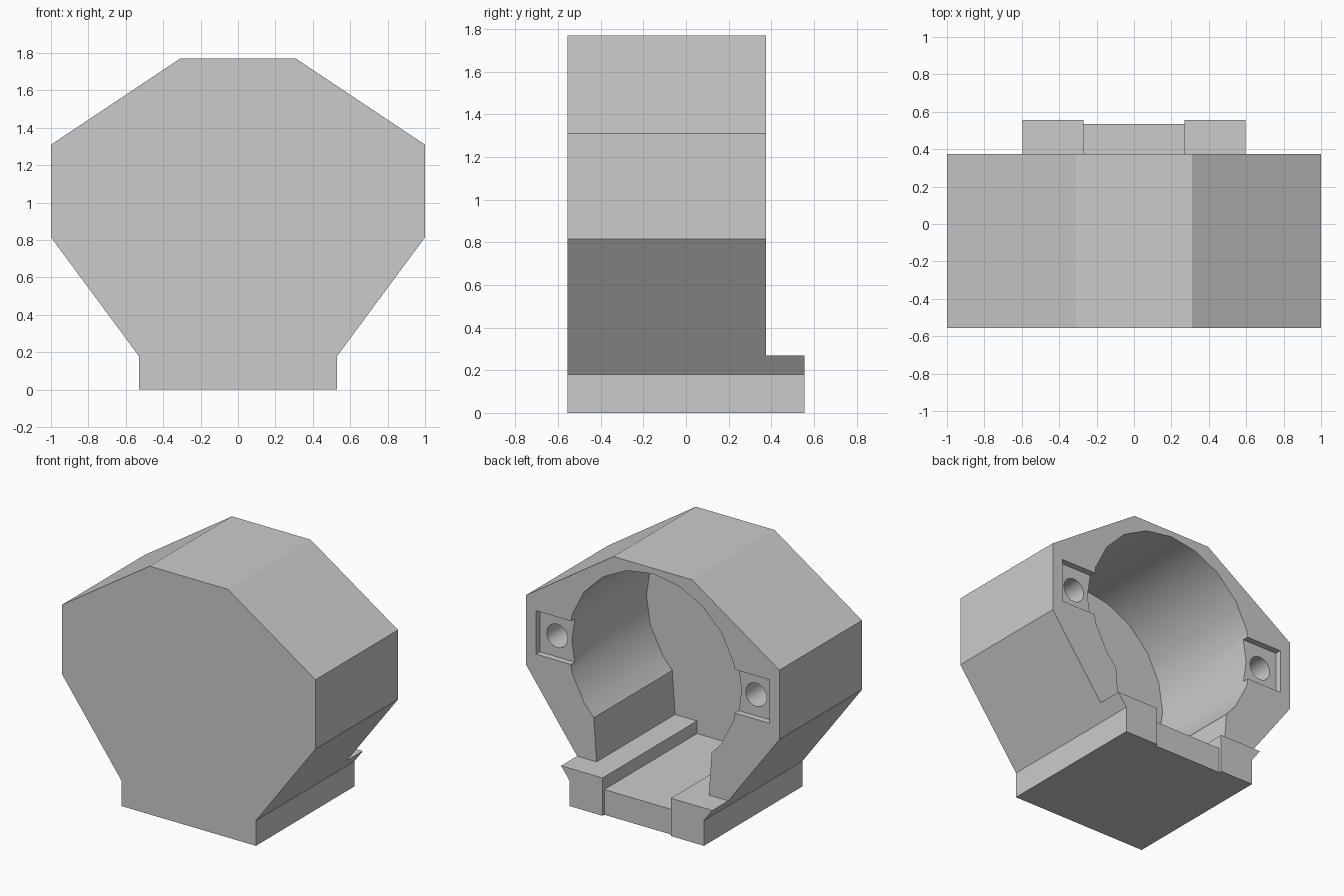
import bpy, bmesh, math

if "Cube" in bpy.data.objects:
    bpy.data.objects.remove(bpy.data.objects["Cube"])

grey = bpy.data.materials.new("plain grey")
grey.use_nodes = True
colour = (0.6, 0.6, 0.6, 1)
grey.diffuse_color = colour
grey.node_tree.nodes["Principled BSDF"].inputs["Base Color"].default_value = colour


def extrude(name, profile, y0, y1):
    """Solid made from an (x, z) outline swept along y."""
    bm = bmesh.new()
    front = bm.faces.new([bm.verts.new((x, y0, z)) for x, z in profile])
    swept = bmesh.ops.extrude_face_region(bm, geom=[front])["geom"]
    verts = [g for g in swept if isinstance(g, bmesh.types.BMVert)]
    bmesh.ops.translate(bm, verts=verts, vec=(0, y1 - y0, 0))
    bmesh.ops.recalc_face_normals(bm, faces=bm.faces)
    mesh = bpy.data.meshes.new(name)
    bm.to_mesh(mesh)
    bm.free()
    mesh.materials.append(grey)
    obj = bpy.data.objects.new(name, mesh)
    bpy.context.collection.objects.link(obj)
    return obj


def box(x0, x1, z0, z1):
    return [(x0, z0), (x1, z0), (x1, z1), (x0, z1)]


def circle(x, z, r, n):
    return [(x + r * math.cos(math.tau * i / n), z + r * math.sin(math.tau * i / n))
            for i in range(n)]


def cut(target, profile, y0, y1):
    cutter = extrude("cutter", profile, y0, y1)
    cutter.hide_render = True
    mod = target.modifiers.new("cut", "BOOLEAN")
    mod.operation, mod.solver, mod.object = "DIFFERENCE", "EXACT", cutter
    bpy.context.view_layer.objects.active = target
    bpy.ops.object.modifier_apply(modifier=mod.name)
    bpy.data.objects.remove(cutter)


# Housing with its foot, as one outline
half = [(0.53, 0), (0.53, 0.18), (1, 0.815), (1, 1.31), (0.31, 1.77)]
housing = extrude("housing", half + [(-x, z) for x, z in reversed(half)], -0.555, 0.555)

# Trim the back so that only the foot reaches out
cut(housing, box(-1.5, 1.5, 0.27, 2), 0.375, 1)

# Round cavity that opens downward between two nearly upright walls
centre, radius, floor = 1.06, 0.67, -0.51
angles = [-46] + list(range(-36, 217, 18)) + [226]
arc = [(radius * math.cos(math.radians(a)), centre + radius * math.sin(math.radians(a)))
       for a in angles]
cut(housing, [(0.443, 0.27)] + arc + [(-0.443, 0.27)], floor, 1)

# Channel along the foot, and its slightly set-back end
cut(housing, box(-0.27, 0.27, 0.18, 0.4), floor, 1)
cut(housing, box(-0.27, 0.27, -0.1, 0.4), 0.535, 1)

# Mounting recess and screw hole on each side
for side in (-1, 1):
    cut(housing, box(*sorted((side * 0.55, side * 0.92)), 0.91, 1.22), 0.33, 1)
    cut(housing, circle(side * 0.785, centre, 0.083, 24), -0.1, 1)

bpy.ops.object.select_all(action="DESELECT")
housing.select_set(True)
bpy.context.view_layer.objects.active = housing
bpy.ops.object.shade_smooth_by_angle(angle=math.radians(30))
